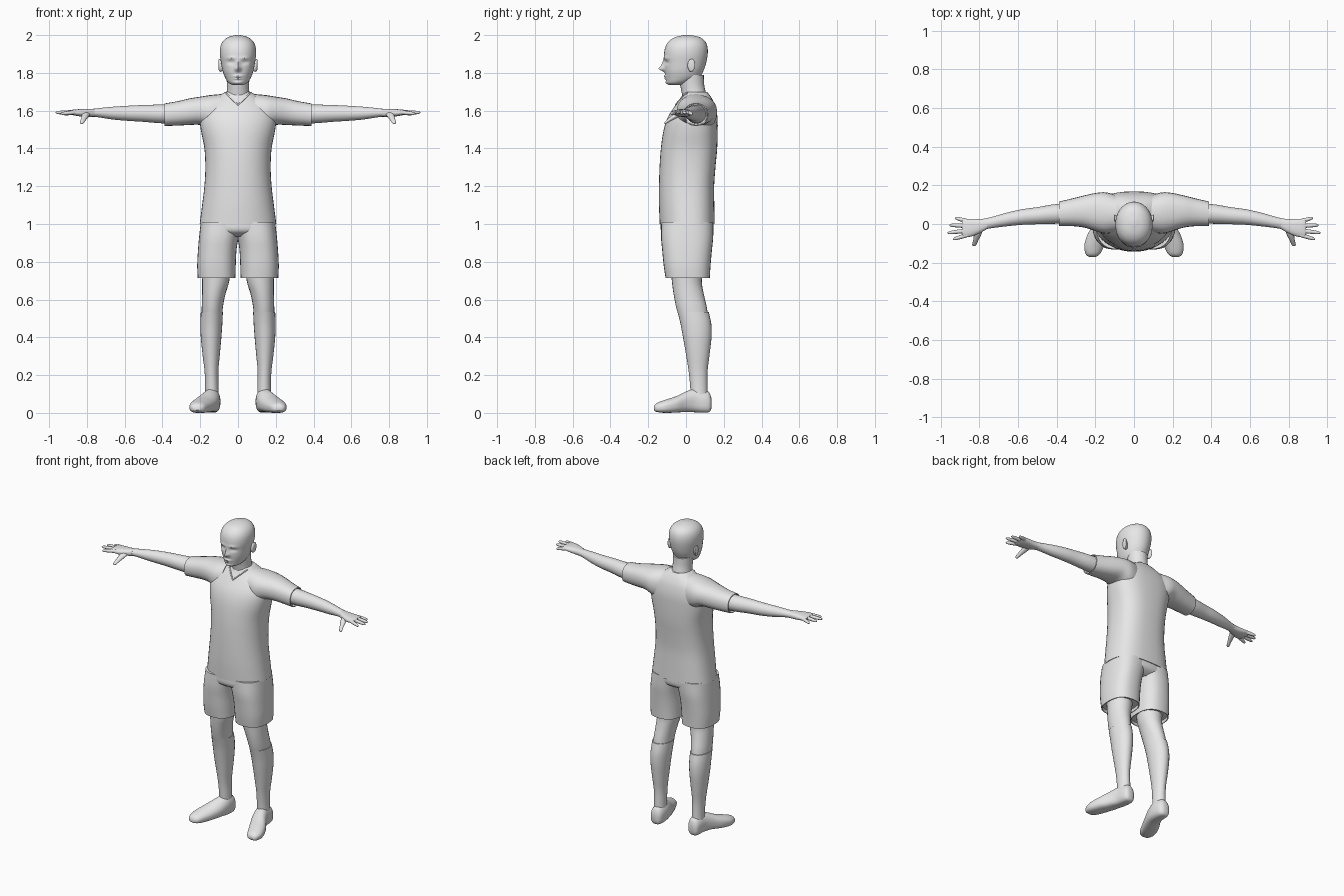
import bpy, bmesh, math
from mathutils import Vector
from mathutils.bvhtree import BVHTree

grey = bpy.data.materials.new("plain_grey")
grey.diffuse_color = (0.8, 0.8, 0.8, 1)


def smooth_rings(rings, steps):
    """Catmull-Rom interpolation through the cross-sections."""
    out = []
    for i in range(len(rings) - 1):
        p0, p1 = rings[max(i - 1, 0)], rings[i]
        p2, p3 = rings[i + 1], rings[min(i + 2, len(rings) - 1)]
        for s in range(steps):
            t = s / steps
            out.append([0.5 * (2 * b + (c - a) * t + (2 * a - 5 * b + 4 * c - d) * t * t
                               + (3 * b - a - 3 * c + d) * t ** 3)
                        for a, b, c, d in zip(p0, p1, p2, p3)])
    out.append(list(rings[-1]))
    return out


def loft(name, axis, rings, n=24, steps=4, front=2.0, back=2.0, mirror=False,
         hem=None, shape=None):
    """Loft rings (t, a_min, a_max, b_min, b_max) along an axis.
    Z: a=x b=y, X: a=y b=z, Y: a=x b=z. hem hollows the first or last cap."""
    place = {"Z": lambda t, a, b: (a, b, t),
             "X": lambda t, a, b: (t, a, b),
             "Y": lambda t, a, b: (a, t, b)}[axis]
    bm = bmesh.new()
    loops = []
    for t, a0, a1, b0, b1 in smooth_rings(rings, steps):
        loop = []
        for k in range(n):
            ang = 2 * math.pi * k / n
            c, s = math.cos(ang), math.sin(ang)
            p = 2 / (front if s < 0 else back)
            ca = math.copysign(abs(c) ** p, c)
            sb = math.copysign(abs(s) ** p, s)
            loop.append(bm.verts.new(place(t, (a0 + a1) / 2 + ca * (a1 - a0) / 2,
                                           (b0 + b1) / 2 + sb * (b1 - b0) / 2)))
        loops.append(loop)
    for l0, l1 in zip(loops, loops[1:]):
        for k in range(n):
            j = (k + 1) % n
            bm.faces.new((l0[k], l0[j], l1[j], l1[k]))
    caps = [bm.faces.new(loops[0]), bm.faces.new(loops[-1])]
    bmesh.ops.recalc_face_normals(bm, faces=bm.faces)
    if hem is not None:
        bmesh.ops.inset_region(bm, faces=[caps[hem]], thickness=0.005, depth=0)
        bmesh.ops.inset_region(bm, faces=[caps[hem]], thickness=0.001, depth=-0.02)
    if shape:
        for v in bm.verts:
            shape(v.co)
    return finish(name, bm, mirror)


def finish(name, bm, mirror=False):
    me = bpy.data.meshes.new(name)
    bm.to_mesh(me)
    bm.free()
    me.materials.append(grey)
    ob = bpy.data.objects.new(name, me)
    bpy.context.collection.objects.link(ob)
    bpy.ops.object.select_all(action="DESELECT")
    ob.select_set(True)
    bpy.context.view_layer.objects.active = ob
    bpy.ops.object.shade_smooth_by_angle(angle=math.radians(45))
    if mirror:
        ob.modifiers.new("mirror", "MIRROR")
    return ob


def sym(rings):
    return [(t, -w, w, b0, b1) for t, w, b0, b1 in rings]


# Facial relief: (depth, x, z, x spread, z spread)
FEATURES = [(-0.030, 0, 1.822, 0.012, 0.013), (-0.014, 0, 1.846, 0.010, 0.020),
            (0.011, 0.036, 1.856, 0.018, 0.010), (-0.004, 0.035, 1.855, 0.010, 0.005),
            (-0.006, 0.035, 1.878, 0.026, 0.008), (-0.011, 0, 1.782, 0.022, 0.006),
            (-0.010, 0, 1.769, 0.019, 0.005), (-0.008, 0, 1.748, 0.022, 0.010)]


def face(co):
    if co.y < -0.02:
        fade = min(1, (-0.02 - co.y) / 0.04)
        co.y += fade * sum(d * math.exp(-((abs(co.x) - x) / sx) ** 2 - ((co.z - z) / sz) ** 2)
                           for d, x, z, sx, sz in FEATURES)


# Head, ears and neck
loft("head", "Z", sym([
    (1.735, 0.025, -0.088, -0.03), (1.748, 0.05, -0.100, 0.02), (1.775, 0.068, -0.106, 0.07),
    (1.81, 0.081, -0.112, 0.092), (1.85, 0.089, -0.114, 0.106), (1.90, 0.096, -0.116, 0.115),
    (1.94, 0.093, -0.108, 0.113), (1.97, 0.078, -0.088, 0.099), (1.99, 0.050, -0.055, 0.07),
    (2.0, 0.012, -0.008, 0.025)]), n=56, steps=7, front=2.2, shape=face)
loft("ear", "X", [(0.078, 0.012, 0.035, 1.81, 1.86), (0.094, 0.008, 0.046, 1.806, 1.872),
                  (0.101, 0.014, 0.048, 1.812, 1.874), (0.104, 0.024, 0.042, 1.83, 1.864)],
     n=16, steps=3, mirror=True)
loft("neck", "Z", sym([
    (1.62, 0.085, -0.03, 0.12), (1.67, 0.068, -0.02, 0.113), (1.70, 0.060, -0.024, 0.104),
    (1.74, 0.059, -0.032, 0.096), (1.79, 0.062, -0.04, 0.094)]))

# Shirt body and sleeves
torso = loft("shirt_body", "Z", sym([
    (1.0, 0.203, -0.139, 0.152), (1.1, 0.190, -0.143, 0.150), (1.2, 0.178, -0.143, 0.149),
    (1.3, 0.173, -0.140, 0.156), (1.4, 0.178, -0.133, 0.165), (1.5, 0.197, -0.118, 0.168),
    (1.57, 0.202, -0.094, 0.166), (1.63, 0.178, -0.055, 0.153), (1.67, 0.118, -0.026, 0.134),
    (1.70, 0.066, -0.012, 0.112)]), n=40, front=2.1, back=2.7, hem=0)
loft("sleeve", "X", [
    (0.09, -0.045, 0.150, 1.48, 1.688), (0.15, -0.05, 0.164, 1.50, 1.682),
    (0.20, -0.036, 0.160, 1.524, 1.674), (0.26, -0.018, 0.147, 1.524, 1.664),
    (0.32, -0.011, 0.132, 1.521, 1.650), (0.388, -0.010, 0.116, 1.519, 1.638)],
    front=2.3, back=2.3, mirror=True, hem=1)

# V-shaped collar trim laid onto the shirt
tree = BVHTree.FromPolygons([v.co for v in torso.data.vertices],
                            [p.vertices for p in torso.data.polygons])
cu = bpy.data.curves.new("collar_trim", "CURVE")
cu.dimensions = "3D"
cu.bevel_depth = 0.004
cu.bevel_resolution = 2
spline = cu.splines.new("POLY")
points = []
for i in range(-10, 11):
    u = abs(i) / 10
    hit = tree.ray_cast(Vector((0.064 * i / 10, -1, 1.63 + 0.062 * u)), Vector((0, 1, 0)))[0]
    if hit:
        points.append(hit)
spline.points.add(len(points) - 1)
for p, co in zip(spline.points, points):
    p.co = (*co, 1)
cu.materials.append(grey)
bpy.context.collection.objects.link(bpy.data.objects.new("collar_trim", cu))

# Arms
loft("arm", "X", [
    (0.34, 0.003, 0.108, 1.531, 1.634), (0.42, 0.001, 0.101, 1.534, 1.632),
    (0.50, -0.001, 0.087, 1.541, 1.630), (0.58, -0.004, 0.076, 1.546, 1.626),
    (0.66, -0.012, 0.058, 1.553, 1.621), (0.74, -0.022, 0.035, 1.565, 1.613),
    (0.79, -0.032, 0.025, 1.570, 1.607)], mirror=True)

# Hands
loft("palm", "X", [
    (0.76, -0.026, 0.028, 1.568, 1.610), (0.80, -0.048, 0.026, 1.567, 1.609),
    (0.84, -0.064, 0.027, 1.570, 1.608), (0.875, -0.068, 0.026, 1.577, 1.605),
    (0.89, -0.060, 0.018, 1.583, 1.601)], front=2.5, back=2.5, mirror=True)
for name, y0, x1, y1, z1 in [("index_finger", -0.055, 0.937, -0.079, 1.584),
                             ("middle_finger", -0.033, 0.965, -0.046, 1.590),
                             ("ring_finger", -0.010, 0.955, -0.006, 1.588),
                             ("little_finger", 0.013, 0.926, 0.031, 1.582)]:
    rings = []
    for u, r in [(0, 0.011), (0.4, 0.011), (0.8, 0.009), (0.95, 0.006), (1, 0.002)]:
        y, z = y0 + (y1 - y0) * u, 1.592 + (z1 - 1.592) * u
        rings.append((0.855 + (x1 - 0.855) * u, y - r, y + r, z - r, z + r))
    loft(name, "X", rings, n=12, steps=2, mirror=True)
loft("thumb", "Y", [
    (-0.115, 0.824, 0.830, 1.532, 1.538), (-0.108, 0.816, 0.837, 1.529, 1.546),
    (-0.085, 0.805, 0.832, 1.542, 1.566), (-0.055, 0.790, 0.828, 1.557, 1.588),
    (-0.025, 0.780, 0.822, 1.572, 1.600)], n=14, steps=3, mirror=True)

# Shorts
loft("shorts_waist", "Z", sym([
    (0.935, 0.185, -0.09, 0.10), (0.965, 0.197, -0.132, 0.142), (1.02, 0.195, -0.133, 0.145)]),
    n=32, front=2.3, back=2.5)
loft("shorts_leg", "Z", [
    (0.713, 0.014, 0.213, -0.108, 0.126), (0.78, 0.012, 0.216, -0.118, 0.130),
    (0.86, 0.008, 0.212, -0.126, 0.137), (0.93, -0.004, 0.206, -0.132, 0.144),
    (1.01, -0.03, 0.197, -0.130, 0.145)], n=32, front=2.5, back=2.5, mirror=True, hem=0)

# Legs and socks
loft("knee_and_thigh", "Z", [
    (0.49, 0.085, 0.192, -0.032, 0.120), (0.56, 0.080, 0.192, -0.052, 0.110),
    (0.63, 0.066, 0.190, -0.066, 0.094), (0.70, 0.046, 0.190, -0.075, 0.084),
    (0.80, 0.035, 0.195, -0.085, 0.095)], mirror=True)
loft("sock", "Z", [
    (0.07, 0.102, 0.176, 0.026, 0.116), (0.14, 0.103, 0.174, 0.022, 0.114),
    (0.22, 0.104, 0.177, 0.014, 0.114), (0.31, 0.096, 0.188, 0.000, 0.125),
    (0.40, 0.088, 0.197, -0.016, 0.135), (0.47, 0.083, 0.199, -0.029, 0.134),
    (0.535, 0.080, 0.197, -0.045, 0.120)], mirror=True)

# Shoes, toes turned outward
loft("shoe", "Y", [
    (-0.170, 0.198, 0.232, 0.014, 0.034), (-0.155, 0.176, 0.250, 0.005, 0.052),
    (-0.11, 0.152, 0.257, 0.000, 0.069), (-0.05, 0.124, 0.238, 0.002, 0.089),
    (0.00, 0.104, 0.208, 0.005, 0.113), (0.05, 0.094, 0.186, 0.003, 0.130),
    (0.10, 0.095, 0.178, 0.001, 0.122), (0.125, 0.105, 0.170, 0.006, 0.105),
    (0.135, 0.122, 0.156, 0.025, 0.075)], n=28, front=3.0, back=2.0, mirror=True)
